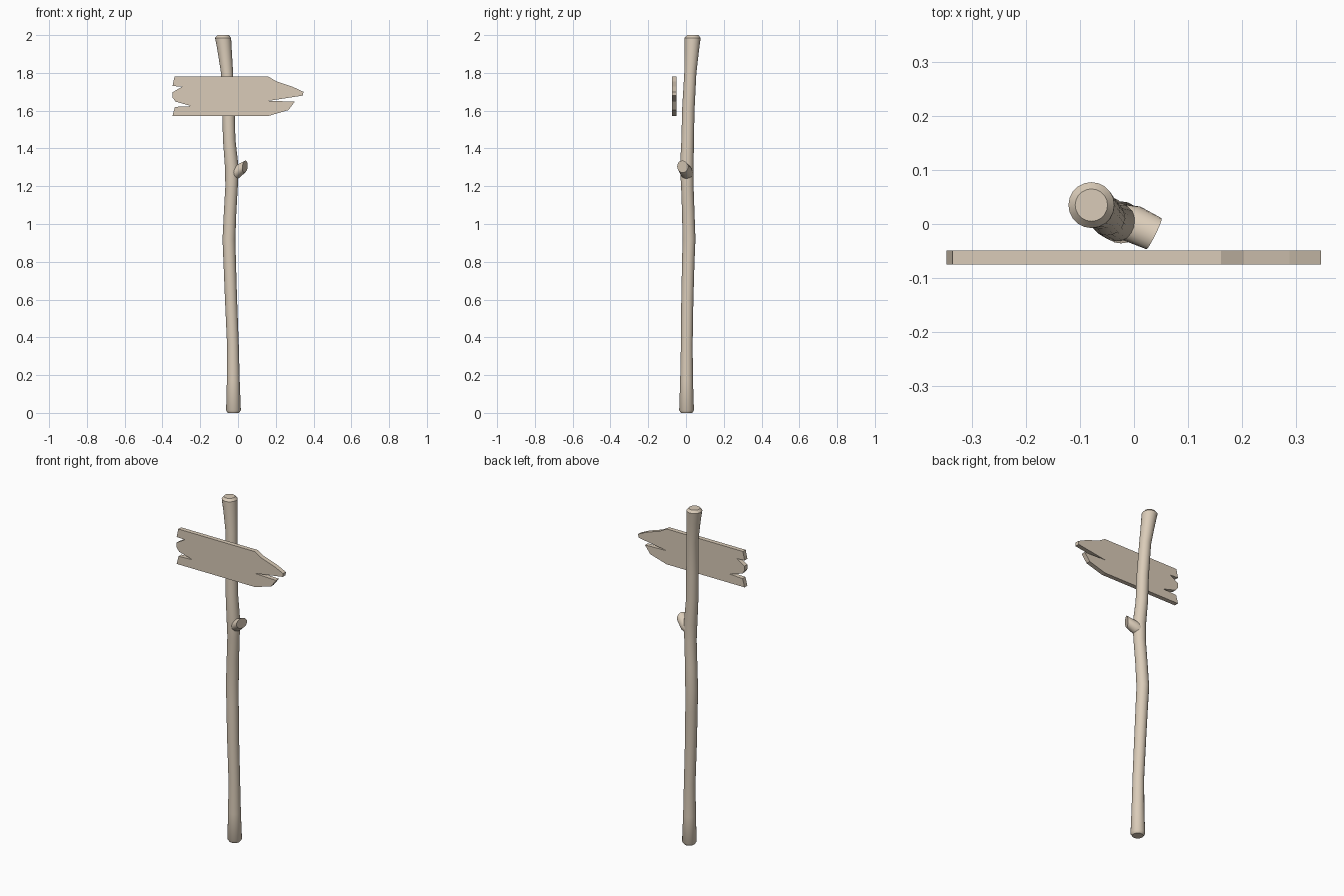
import bpy, bmesh, math
from mathutils import Vector

if "Cube" in bpy.data.objects:
    bpy.data.objects.remove(bpy.data.objects["Cube"])

wood = bpy.data.materials.new("pale_wood")
wood.diffuse_color = (0.70, 0.60, 0.48, 1)
wood.use_nodes = True
wood.node_tree.nodes["Principled BSDF"].inputs["Base Color"].default_value = wood.diffuse_color


def finish(name, bm, smooth):
    bmesh.ops.recalc_face_normals(bm, faces=bm.faces)
    me = bpy.data.meshes.new(name)
    bm.to_mesh(me)
    bm.free()
    ob = bpy.data.objects.new(name, me)
    bpy.context.collection.objects.link(ob)
    me.materials.append(wood)
    if smooth:
        bpy.ops.object.select_all(action='DESELECT')
        ob.select_set(True)
        bpy.context.view_layer.objects.active = ob
        bpy.ops.object.shade_smooth_by_angle(angle=math.radians(35))
    return ob


def tube(name, rings, sides=20):
    """Loft circles given as (centre, radius, normal), capped at both ends."""
    bm = bmesh.new()
    loops = []
    for c, r, n in rings:
        n = Vector(n).normalized()
        ref = Vector((0, 1, 0)) if abs(n.z) > 0.8 else Vector((0, 0, 1))
        u = ref.cross(n).normalized()
        v = n.cross(u)
        loops.append([bm.verts.new(Vector(c) + r * (math.cos(a) * u + math.sin(a) * v))
                      for a in (2 * math.pi * i / sides for i in range(sides))])
    for a, b in zip(loops, loops[1:]):
        for i in range(sides):
            j = (i + 1) % sides
            bm.faces.new((a[i], a[j], b[j], b[i]))
    bm.faces.new(loops[0])
    bm.faces.new(loops[-1])
    return finish(name, bm, True)


# Crooked post: x, y, z, radius
post = [(-.024, .003, 0, .030), (-.024, .003, .014, .039), (-.025, .003, .17, .034),
        (-.027, .004, .36, .031), (-.037, .007, .60, .032), (-.044, .012, .80, .033),
        (-.048, .016, .92, .034), (-.042, .012, 1.06, .033), (-.034, .007, 1.20, .033),
        (-.033, .004, 1.30, .036), (-.047, .009, 1.45, .033), (-.050, .012, 1.60, .033),
        (-.058, .023, 1.80, .032), (-.071, .031, 1.92, .038), (-.079, .035, 1.986, .0425),
        (-.079, .035, 2.0, .030)]
tube("post", [((x, y, z), r, (0, 0, 1)) for x, y, z, r in post])

# Short sawn-off branch stub
tube("branch_stub", [((-.036, .010, 1.262), .030, (.85, -.42, .3)),
                     ((-.004, .001, 1.276), .035, (.87, -.43, .2)),
                     ((.037, -.018, 1.304), .032, (.89, -.44, -.10))])

# Weathered arrow board with split ends, outline in x, z
outline = [(-.336, 1.78), (.161, 1.78), (.204, 1.755), (.288, 1.727), (.346, 1.70),
           (.344, 1.68), (.161, 1.652), (.301, 1.648), (.267, 1.603), (.161, 1.572),
           (-.347, 1.572), (-.334, 1.62), (-.246, 1.624), (-.331, 1.648), (-.347, 1.67),
           (-.347, 1.697), (-.294, 1.728), (-.347, 1.73)]
bm = bmesh.new()
front = bm.faces.new([bm.verts.new((x, -.075, z)) for x, z in outline])
ext = bmesh.ops.extrude_face_region(bm, geom=[front], use_keep_orig=True)
bmesh.ops.translate(bm, vec=(0, .026, 0),
                    verts=[g for g in ext['geom'] if isinstance(g, bmesh.types.BMVert)])
finish("sign_board", bm, False)
